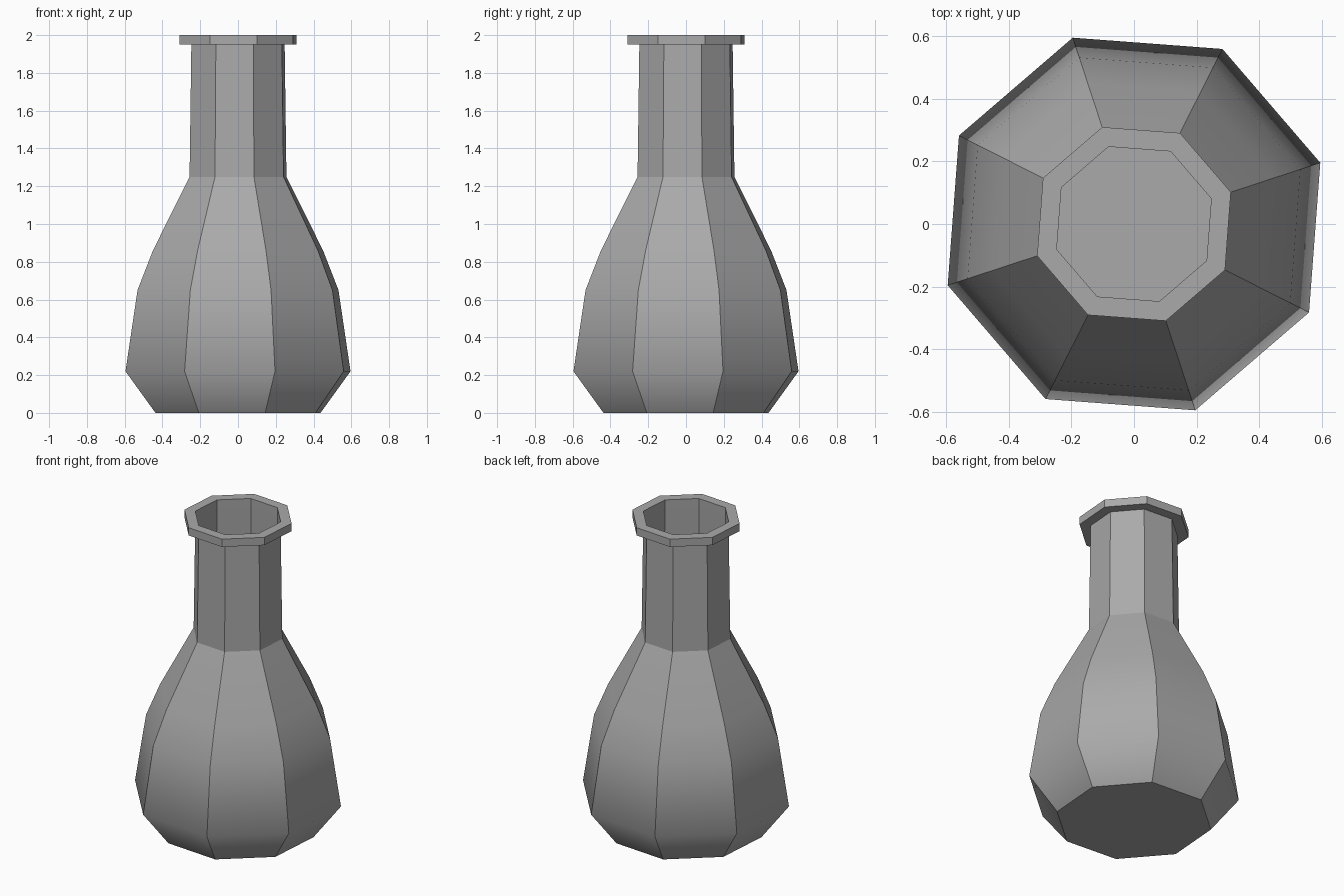
import bpy
import bmesh
import math

SIDES = 8
TURN = math.radians(18.2)

old = bpy.data.objects.get("Cube")
if old:
    bpy.data.objects.remove(old, do_unlink=True)


def make_material(name, rgb):
    mat = bpy.data.materials.new(name)
    mat.use_nodes = True
    mat.diffuse_color = (*rgb, 1)
    mat.node_tree.nodes["Principled BSDF"].inputs["Base Color"].default_value = (*rgb, 1)
    return mat


def lathe(name, profile, mat, soft_rings=(), closed=False, floor=False):
    """Turn a (radius, height) profile into an eight-sided shell."""
    bm = bmesh.new()
    rings = []
    for r, z in profile:
        angles = [TURN + math.tau * i / SIDES for i in range(SIDES)]
        rings.append([bm.verts.new((r * math.cos(a), r * math.sin(a), z)) for a in angles])
    pairs = list(zip(rings, rings[1:]))
    if closed:
        pairs.append((rings[-1], rings[0]))
    for low, high in pairs:
        for i in range(SIDES):
            j = (i + 1) % SIDES
            bm.faces.new((low[i], low[j], high[j], high[i]))
    if floor:
        bm.faces.new(rings[0][::-1])
    # Corners stay crisp; only the chosen horizontal rings blend
    for face in bm.faces:
        face.smooth = True
    for edge in bm.edges:
        edge.smooth = False
    for k in soft_rings:
        for i in range(SIDES):
            bm.edges.get((rings[k][i], rings[k][(i + 1) % SIDES])).smooth = True
    mesh = bpy.data.meshes.new(name)
    bm.to_mesh(mesh)
    bm.free()
    mesh.materials.append(mat)
    obj = bpy.data.objects.new(name, mesh)
    bpy.context.collection.objects.link(obj)
    return obj


grey = make_material("plain grey", (0.4, 0.4, 0.4))

# Thin-walled belly and neck, open at the top
lathe("flask_body",
      [(0.46, 0), (0.627, 0.22), (0.56, 0.65), (0.474, 0.86), (0.27, 1.25), (0.26, 1.95)],
      grey, soft_rings=(1, 2, 3), floor=True)

# Flat collar around the mouth
lathe("flask_rim",
      [(0.26, 1.95), (0.326, 1.95), (0.326, 2), (0.26, 2)],
      grey, closed=True)
